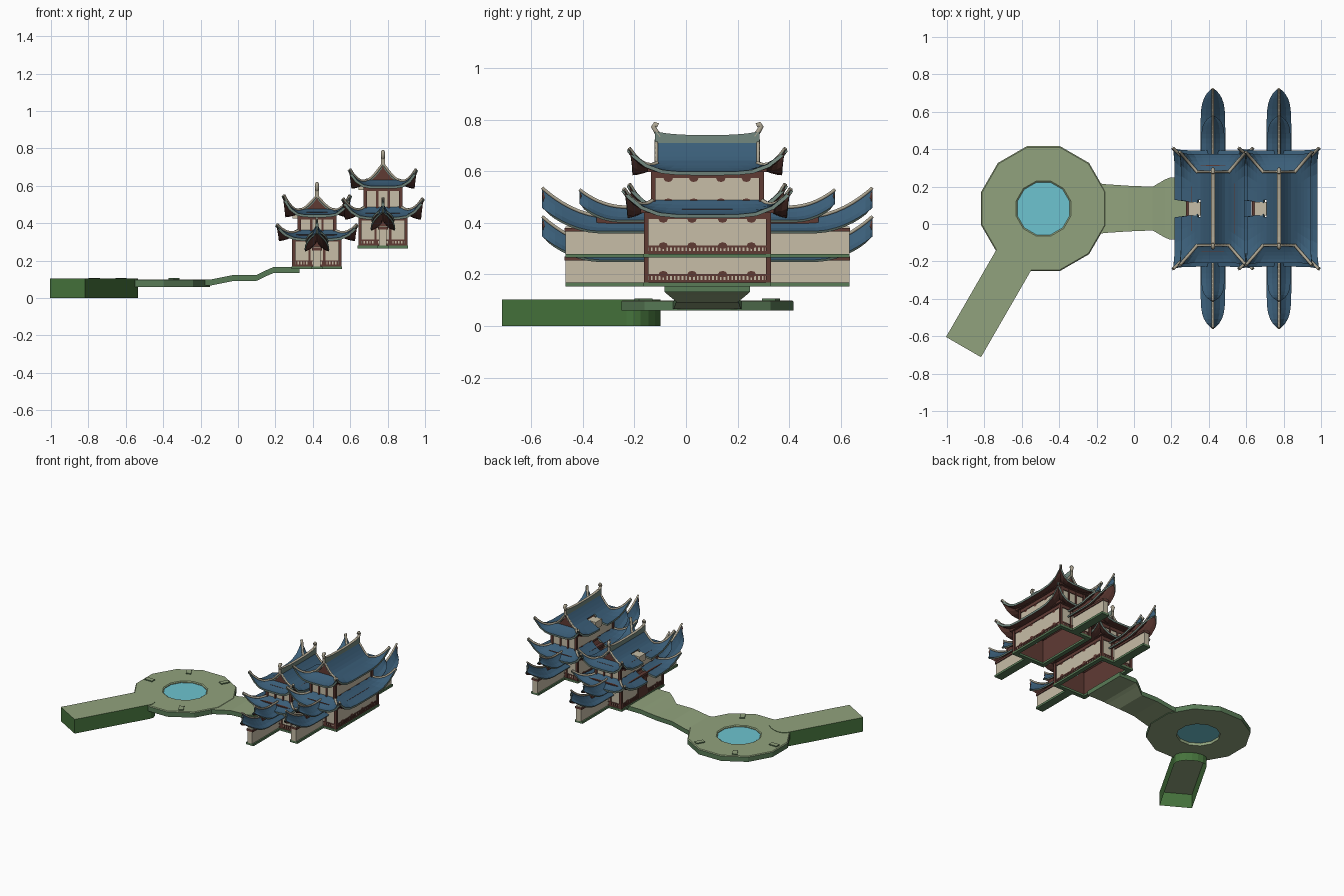
import bpy, math
from mathutils import Vector

if "Cube" in bpy.data.objects:
    bpy.data.objects.remove(bpy.data.objects["Cube"])

def material(name, rgb):
    m = bpy.data.materials.new(name)
    m.diffuse_color = (*rgb, 1)
    m.use_nodes = True
    m.node_tree.nodes["Principled BSDF"].inputs["Base Color"].default_value = m.diffuse_color
    return m

STONE = material("pale green stone", (.285, .365, .205))
MOSS = material("moss side", (.10, .20, .095))
GRASS = material("grass side", (.06, .17, .045))
WATER = material("pool water", (.155, .55, .63))
CREAM = material("cream plaster", (.57, .51, .385))
WOOD = material("dark red wood", (.115, .043, .034))
TILE = material("blue roof tile", (.043, .112, .19))
RIDGE = material("grey green ridge", (.17, .245, .21))
TRIM = material("beige trim", (.42, .38, .29))
CY = .0825  # shared centre line of plaza and halls


def add(name, verts, faces, mats, up=False, thick=0):
    me = bpy.data.meshes.new(name)
    me.from_pydata([tuple(v) for v in verts], [], faces)
    for m in mats:
        me.materials.append(m)
    ob = bpy.data.objects.new(name, me)
    bpy.context.collection.objects.link(ob)
    if up:
        for p in me.polygons:
            if p.normal.z < 0:
                p.flip()
    if thick:  # tiled top, wooden underside, ridge-coloured rim
        s = ob.modifiers.new("thickness", 'SOLIDIFY')
        s.thickness, s.offset = thick, -1
        s.material_offset, s.material_offset_rim = 1, 2
    return ob


def box(name, x0, x1, y0, y1, z0, z1, mat):
    v = [(x, y, z) for x in (x0, x1) for y in (y0, y1) for z in (z0, z1)]
    f = [(0, 1, 3, 2), (4, 6, 7, 5), (0, 4, 5, 1), (2, 3, 7, 6), (0, 2, 6, 4), (1, 5, 7, 3)]
    return add(name, v, f, [mat])


def frame(name, c, hx, hy, w, z0, z1, mat):
    # rectangular ring of four bars
    for s in (-1, 1):
        a, b = sorted((c + s * hx, c + s * (hx - w)))
        box(name, a, b, CY - hy, CY + hy, z0, z1, mat)
        a, b = sorted((CY + s * hy, CY + s * (hy - w)))
        box(name, c - hx + w, c + hx - w, a, b, z0, z1, mat)


def tube(name, pts, r, mat):
    cu = bpy.data.curves.new(name, 'CURVE')
    cu.dimensions = '3D'
    cu.bevel_depth, cu.bevel_resolution, cu.use_fill_caps = r, 1, True
    sp = cu.splines.new('POLY')
    sp.points.add(len(pts) - 1)
    for p, q in zip(sp.points, pts):
        p.co = (*q, 1)
    cu.materials.append(mat)
    ob = bpy.data.objects.new(name, cu)
    bpy.context.collection.objects.link(ob)


def prism(name, outline, z0, z1, top, side, bottom=True):
    n = len(outline)
    v = [(x, y, z) for z in (z0, z1) for x, y in outline]
    f = [(i, (i + 1) % n, n + (i + 1) % n, n + i) for i in range(n)] + [tuple(range(n, 2 * n))]
    if bottom:
        f.append(tuple(reversed(range(n))))
    ob = add(name, v, f, [side, top])
    for p in ob.data.polygons[n:]:
        p.material_index = 1


# ---- plaza ring, pool and benches ----
PX = -.484
def polar(r, deg):
    return (PX + r * math.cos(math.radians(deg)), CY + r * math.sin(math.radians(deg)))

v, f = [], []
for r, z in ((.345, .06), (.345, .095), (.339, .1), (.152, .1), (.145, .095), (.145, .06)):
    v += [(*polar(r, 15 + 30 * i), z) for i in range(12)]
for k in range(6):
    for i in range(12):
        j = (i + 1) % 12
        a, b = k * 12, (k + 1) % 6 * 12
        f.append((a + i, a + j, b + j, b + i))
plaza = add("plaza", v, f, [STONE, MOSS])
for p in plaza.data.polygons:
    outer = (Vector(p.center[:2]) - Vector((PX, CY))).length > .25
    p.material_index = int(abs(p.normal.z) < .3 and outer)
prism("pool_water", [polar(.149, 15 + 30 * i) for i in range(12)], .08, .09, WATER, WATER)
for a in (60, 120, 180, 300):
    d = Vector(polar(1, a)) - Vector((PX, CY))
    n = Vector((-d.y, d.x))
    c = Vector((PX, CY)) + d * .285
    prism("bench", [c + d * i * .03 + n * j * .017 for i, j in ((-1, -1), (1, -1), (1, 1), (-1, 1))],
          .098, .107, STONE, MOSS)

# ---- approach causeway with rounded end, open underneath ----
d = Vector(polar(1, 240)) - Vector((PX, CY))
n = Vector((-d.y, d.x))
outline = [(.855, -.108), (.855, .108)] + [(.30 - .065 * math.sin(math.pi * i / 8), .108 * math.cos(math.pi * i / 8))
                                           for i in range(9)]
prism("causeway", [Vector((PX, CY)) + d * r + n * w for r, w in outline], 0, .103, STONE, GRASS, False)

# ---- stepped path to the front hall ----
v, f = [], []
st = [(-.19, .135, .097), (-.15, .13, .098), (-.03, .122, .122), (.1, .117, .124),
      (.165, .155, .155), (.19, .165, .165), (.33, .165, .165)]
for x, h, z in st:
    v += [(x, CY - h, z), (x, CY + h, z), (x, CY + h, z - .032), (x, CY - h, z - .032)]
for k in range(len(st) - 1):
    for i in range(4):
        f.append((4 * k + i, 4 * k + (i + 1) % 4, 4 * k + 4 + (i + 1) % 4, 4 * k + 4 + i))
f += [(0, 1, 2, 3), tuple(range(len(v) - 4, len(v)))]
path = add("path", v, f, [STONE, MOSS])
for p in path.data.polygons:
    p.material_index = int(abs(p.normal.z) < .5)

COLS = (-1, -.93, -.8, -.6, -.38, -.15, .15, .38, .6, .8, .93, 1)


def skirt_roof(name, c, inner, outer, z0, z1, lift):
    # four concave slopes with upswept corners; gateway notch on the -x side
    v, f, rows = [], [], 5
    def pt(ax, sg, s, t):
        hx, hy = [a + (b - a) * t for a, b in zip(inner, outer)]
        z = z0 + (z1 - z0) * (1 - (1 - t) ** 1.7) + lift * t ** 2 * abs(s) ** 5
        g = 1 + .04 * t * s ** 8
        x, y = (sg * hx * g, s * hy * g) if ax == 0 else (s * hx * g, sg * hy * g)
        return (c + x, CY + y, z)
    for ax, sg in ((0, -1), (0, 1), (1, -1), (1, 1)):
        o, w = len(v), len(COLS)
        v += [pt(ax, sg, s, r / rows) for r in range(rows + 1) for s in COLS]
        for r in range(rows):
            for i in range(w - 1):
                if (ax, sg, i) != (0, -1, 5):
                    a = o + r * w + i
                    f.append((a, a + 1, a + w + 1, a + w))
    add(name, v, f, [TILE, WOOD, RIDGE], True, .014)
    for sx in (-1, 1):
        for s in (-1, 1):
            tube("hip_ridge", [pt(0, sx, s, r / rows) for r in range(rows + 1)], .008, TRIM)


def gable_roof(c, hx, hy, zb, zr):
    ys, rows, f = (-hy, -.045, .045, hy), 5, []
    prof = [(u * hx, zr - (zr - zb) * (1 - (1 - abs(u)) ** 1.4)) for u in [i / rows for i in range(-rows, rows + 1)]]
    v = [(c + x, CY + y, z) for x, z in prof for y in ys]
    for r in range(2 * rows):
        for i in range(3):
            if not (i == 1 and r < 1):
                a = r * 4 + i
                f.append((a, a + 1, a + 5, a + 4))
    add("gable_slopes", v, f, [TILE, WOOD, RIDGE], True, .012)
    for s in (-1, 1):
        add("gable_end", [(c + x, CY + s * (hy - .003), z - .003) for x, z in prof],
            [tuple(range(len(prof)))], [WOOD])
        tube("gable_verge", [(c + x, CY + s * hy, z) for x, z in prof], .007, TRIM)
        # stout curled finial at each ridge end
        curl = [(.93, .012), (1.0, .03), (1.06, .05), (1.03, .06), (.97, .055)]
        tube("ridge_finial", [(c, CY + s * a * hy, zr + b) for a, b in curl], .011, TRIM)
    # tall main ridge dipping in the middle
    n = 8
    v, f = [], []
    for i in range(n + 1):
        u = 2 * i / n - 1
        top = zr + .018 + .014 * abs(u) ** 3
        v += [(c + x, CY + u * 1.03 * hy, z) for x, z in ((-.01, zr - .012), (-.01, top), (.01, top), (.01, zr - .012))]
    for i in range(n):
        f += [(4 * i + k, 4 * i + k + 1, 4 * i + k + 5, 4 * i + k + 4) for k in range(3)]
    f += [(0, 1, 2, 3), tuple(range(4 * n, 4 * n + 4))]
    ridge = add("main_ridge", v, f, [RIDGE, TRIM])
    for p in ridge.data.polygons:
        p.material_index = int(abs(p.normal.x) < .5)


def storey(c, hx, hy, z0, z1, rail):
    frame("wall", c, hx, hy, .008, z0, z1, CREAM)
    frame("wall_lining", c, hx - .008, hy - .008, .003, z0, z1, WOOD)
    frame("wall_beam", c, hx + .005, hy + .005, .009, z1 - .035, z1 - .012, WOOD)
    frame("bracket_band", c, hx + .022, hy + .022, .026, z1 - .012, z1 + .004, WOOD)
    frame("wall_rail", c, hx + .004, hy + .004, .008, z0, z0 + min(rail, .012), WOOD)
    if rail > .02:  # lattice parapet
        frame("lattice_rail", c, hx + .004, hy + .004, .008, z0 + rail - .007, z0 + rail, WOOD)
        for s in (-1, 1):
            for i in range(-15, 16):
                y, x = CY + i * hy / 16, c + s * (hx + .001)
                box("lattice_bar", x - .003, x + .003, y - .004, y + .004, z0, z0 + rail, WOOD)
            for i in range(-7, 8):
                x, y = c + i * hx / 8, CY + s * (hy + .001)
                box("lattice_bar", x - .004, x + .004, y - .003, y + .003, z0, z0 + rail, WOOD)
    for sx in (-1, 1):
        for sy in (-1, 1):
            x, y = c + sx * hx, CY + sy * hy
            box("corner_post", x - .009, x + .009, y - .009, y + .009, z0, z1, WOOD)
        # carved ornaments hanging from the beam and standing on the rail
        for k in (-.72, -.25, .25, .72):
            for z in (z1 - .037, z0 + rail):
                x = c + sx * (hx + .003)
                add("carved_ornament", [(x, CY + k * hy + .018 * math.cos(a * math.pi / 4),
                    z + .013 * math.sin(a * math.pi / 4)) for a in range(8)], [tuple(range(8))], [WOOD])
        # posts on the narrow ends, either side of the wing wall
        for k in (-.32, .32):
            y = CY + sx * hy
            box("end_post", c + k * hx - .006, c + k * hx + .006, y - .006, y + .006, z0, z1, WOOD)


def wing_roof(name, c, s, y0, y1, eave, ridge, eave_tip, ridge_tip, hw):
    # boat-shaped roof: ridge and eaves sweep up and close to a rounded point
    n, v, f, top = 12, [], [], []
    us = (-1, -.6, -.25, 0, .25, .6, 1)
    for k in range(n + 1):
        t = 1 - (1 - k / n) ** 1.5
        e = eave + (eave_tip - eave) * max(0, (t - .45) / .55) ** 1.9
        r = ridge + (ridge_tip - ridge) * max(0, (t - .3) / .7) ** 2.2
        w = hw * (1 - .9 * t ** 9)
        y = CY + s * (y0 + (y1 - y0) * t)
        v += [(c + u * w, y, r - (r - e) * (1 - (1 - abs(u)) ** 1.5)) for u in us]
        top.append((c, y, r + .003))
    for k in range(n):
        for i in range(6):
            a = k * 7 + i
            f.append((a, a + 1, a + 8, a + 7))
    add(name, v, f, [TILE, WOOD, RIDGE], True, .01)
    tube(name + "_ridge", top, .007, TRIM)


def hall(c, base, low_eave, low_top, low_lift, up_eave, gable, ridge, up_lift):
    frame("hall_base", c, .135, .247, .03, base - .003, base + .012, MOSS)
    storey(c, .123, .237, base + .01, low_eave + .018, .034)
    skirt_roof("lower_roof", c, (.093, .207), (.205, .311), low_top, low_eave, low_lift)
    storey(c, .095, .21, low_top - .02, up_eave + .01, .012)
    skirt_roof("upper_roof", c, (.082, .193), (.17, .291), gable, up_eave, up_lift)
    gable_roof(c, .082, .197, gable, ridge)
    # gateway on the side facing the plaza
    box("gateway_door", c - .13, c - .124, CY - .05, CY + .05, base + .01, low_eave - .015, WOOD)
    box("gateway_panel", c - .13, c - .06, CY - .036, CY + .036, up_eave - .02, gable - .003, CREAM)
    for s in (-1, 1):
        # garden wall wings with two-tier roofs
        a, b = sorted((CY + s * .235, CY + s * .55))
        box("wing_base", c - .03, c + .03, a, b, base - .003, base + .012, MOSS)
        box("wing_wall", c - .02, c + .02, a, b, base + .01, base + .118, CREAM)
        a, b = sorted((CY + s * .235, CY + s * .43))
        box("wing_upper_wall", c - .02, c + .02, a, b, base + .118, base + .165, WOOD)
        a, b = sorted((CY + s * .25, CY + s * .553))
        box("wing_beam", c - .026, c + .026, a, b, base + .098, base + .112, WOOD)
        wing_roof("wing_outer_roof", c, s, .235, .64, base + .1, base + .15, base + .19, base + .265, .066)
        wing_roof("wing_inner_roof", c, s, .225, .495, base + .143, base + .19, base + .205, base + .258, .062)


# ---- front hall and the taller rear hall ----
hall(.422, .157, .318, .365, .075, .445, .475, .55, .105)
hall(.775, .268, .432, .49, .1, .598, .632, .722, .09)
